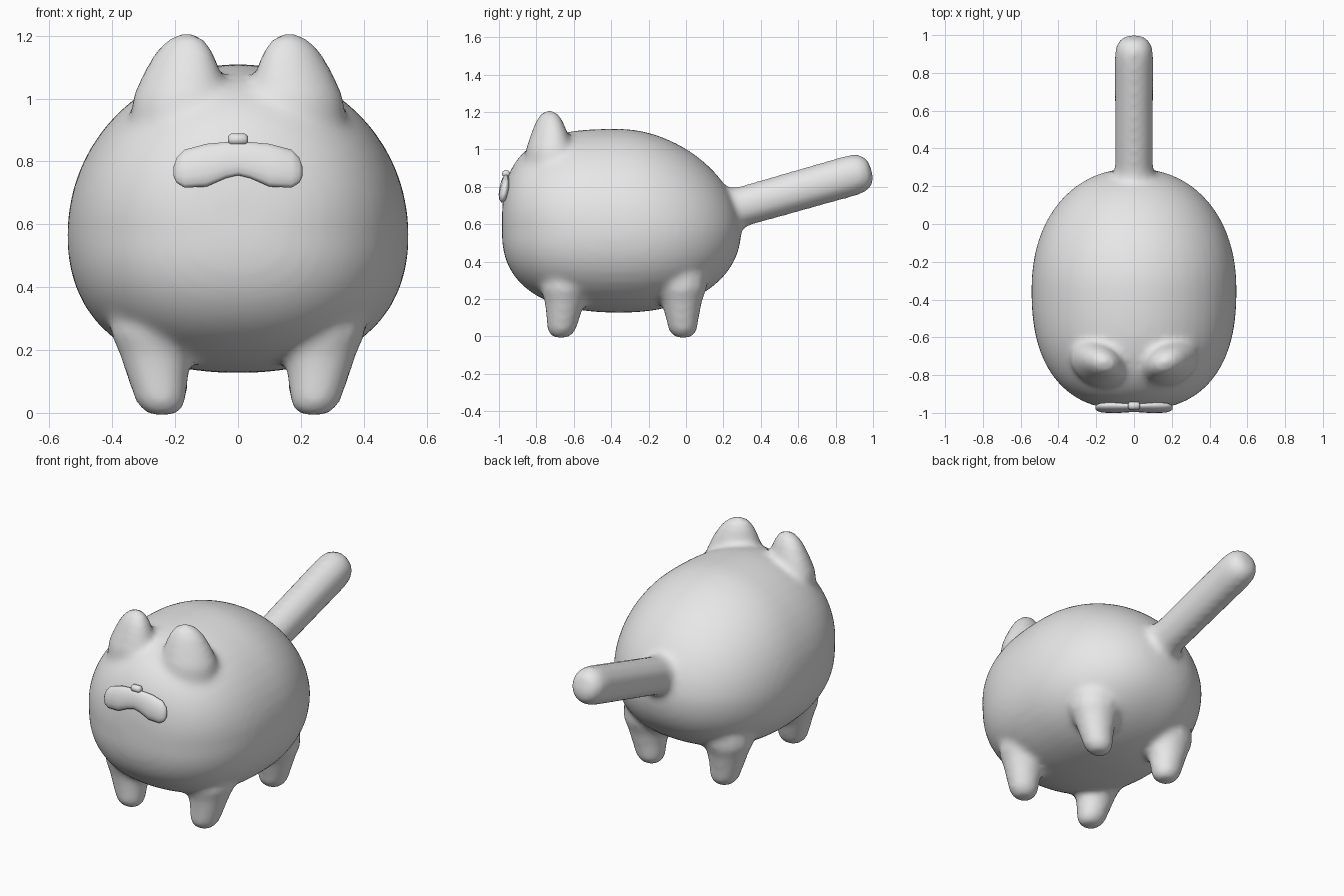
import bpy, bmesh
from math import sin, cos, pi, radians
from mathutils import Vector, Matrix

cube = bpy.data.objects.get("Cube")
if cube:
    bpy.data.objects.remove(cube)

grey = bpy.data.materials.new("soft_grey")
grey.use_nodes = True
grey.diffuse_color = (0.8, 0.8, 0.8, 1)
grey.node_tree.nodes["Principled BSDF"].inputs["Base Color"].default_value = (0.8, 0.8, 0.8, 1)


def loft(bm, stations, u, v, sides):
    """Skin elliptical rings given as (centre, radius along u, radius along v)."""
    rings = []
    for centre, ru, rv in stations:
        angles = [2 * pi * i / sides for i in range(sides)]
        rings.append([bm.verts.new(Vector(centre) + u * ru * cos(a) + v * rv * sin(a)) for a in angles])
    for a, b in zip(rings, rings[1:]):
        for i in range(sides):
            j = (i + 1) % sides
            bm.faces.new((a[i], a[j], b[j], b[i]))
    bm.faces.new(rings[0][::-1])
    bm.faces.new(rings[-1])


def finish(bm, name):
    bmesh.ops.recalc_face_normals(bm, faces=bm.faces[:])
    mesh = bpy.data.meshes.new(name)
    bm.to_mesh(mesh)
    bm.free()
    mesh.materials.append(grey)
    mesh.shade_smooth()
    obj = bpy.data.objects.new(name, mesh)
    bpy.context.collection.objects.link(obj)
    return obj


X, Y, Z = Vector((1, 0, 0)), Vector((0, 1, 0)), Vector((0, 0, 1))
bm = bmesh.new()

# Plump torso: low wide belly, square brow at the front, back sloping to the rump
sphere = bmesh.ops.create_uvsphere(bm, u_segments=48, v_segments=32, radius=1,
                                   matrix=Matrix.Rotation(pi / 2, 4, "X"))
for vert in sphere["verts"]:
    x, y, z = vert.co
    radius = max((x * x + z * z) ** 0.5, 1e-4)
    side, up = abs(x) / radius, z / radius
    rise = max(up, 0)
    power = 2.45 + 0.55 * rise if y < 0 else 2.15 - 0.35 * rise
    swell = max(1 - abs(y) ** power, 0) ** (1 / power)
    if up < 0:
        swell /= (side ** 2.3 + abs(up) ** 2.3) ** (1 / 2.3)
    height = 0.54 if up > 0 else 0.443
    vert.co = (0.543 * swell * x / radius, -0.345 + 0.64 * y, 0.57 + height * swell * up)

for side in (1, -1):
    # Flared legs with rounded feet: height, x centre, radius
    leg = [(0, 0.24, 0.03), (0.01, 0.241, 0.058), (0.04, 0.245, 0.081), (0.13, 0.257, 0.1),
           (0.2, 0.262, 0.118), (0.26, 0.262, 0.145), (0.34, 0.255, 0.15)]
    for foot_y, top_y in ((-0.67, -0.63), (-0.015, -0.03)):
        loft(bm, [((side * x, foot_y + (top_y - foot_y) * z / 0.34, z - 0.008), r, r * 0.95)
                  for z, x, r in leg], X, Y, 16)
    # Rounded ears, fanned outward
    turn = Matrix.Rotation(side * radians(22), 3, "Z")
    ear = [(0.9, 0.185, 0.165, 0.13), (1.0, 0.185, 0.158, 0.122), (1.08, 0.178, 0.13, 0.095),
           (1.15, 0.17, 0.096, 0.07), (1.19, 0.165, 0.06, 0.045), (1.206, 0.163, 0.03, 0.025)]
    loft(bm, [((side * x, -0.73, z), ru, rv) for z, x, ru, rv in ear], turn @ X, turn @ Y, 20)

# Straight raised tail with a blunt tip
root, along = Vector((0, 0.12, 0.643)), Vector((0, 0.962, 0.273))
tail = [(0, 0.16), (0.12, 0.125), (0.19, 0.109), (0.79, 0.112), (0.85, 0.106), (0.885, 0.084), (0.905, 0.05)]
loft(bm, [(root + along * d, r * 0.94, r) for d, r in tail], X, along.cross(X), 12)

body = finish(bm, "body")
fuse = body.modifiers.new("fuse_parts", "REMESH")
fuse.mode = "VOXEL"
fuse.voxel_size = 0.018
fuse.use_smooth_shade = True
blend = body.modifiers.new("blend_joins", "SMOOTH")
blend.factor = 0.5
blend.iterations = 12

# Drooping muzzle: x, height of centre, half height
half = [(0.205, 0.768, 0.016), (0.195, 0.772, 0.042), (0.17, 0.777, 0.063),
        (0.1, 0.788, 0.071), (0.04, 0.804, 0.06)]
stations = [(x, z, h) for x, z, h in half] + [(0, 0.81, 0.056)] + [(-x, z, h) for x, z, h in half[::-1]]
bm = bmesh.new()
tilt = Vector((0, 0.18, 1)).normalized()
loft(bm, [((x, -0.972, z), h * 0.38, h) for x, z, h in stations], Y, tilt, 14)
finish(bm, "muzzle")

# Tiny rounded nose
bm = bmesh.new()
loft(bm, [((x, -0.962, 0.87), 0.022 * s, 0.02 * s)
          for x, s in ((-0.032, 0.5), (-0.022, 1), (0.022, 1), (0.032, 0.5))], Y, Z, 10)
finish(bm, "nose")
